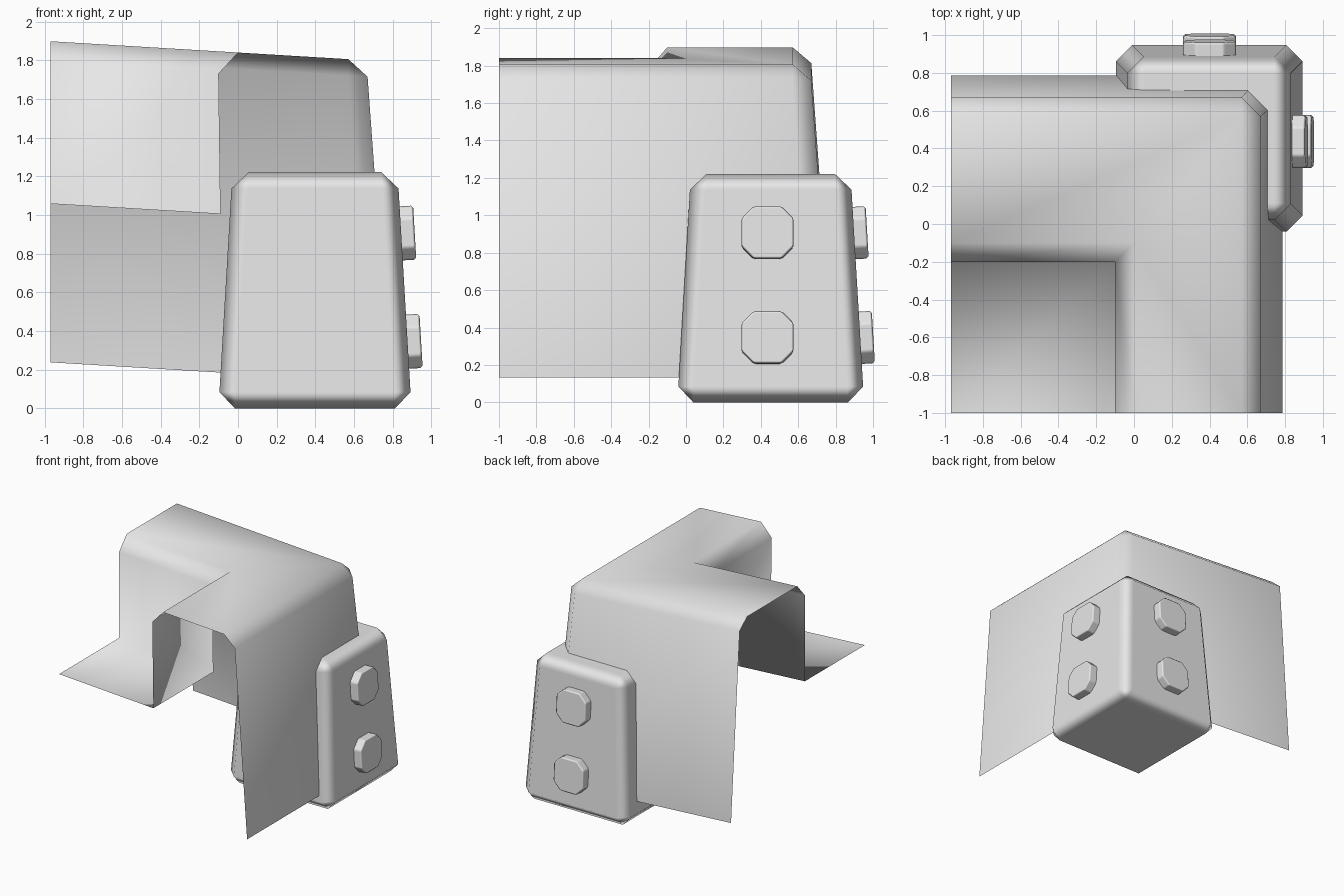
import bpy, bmesh, math
from mathutils import Matrix, Vector

if "Cube" in bpy.data.objects:
    bpy.data.objects.remove(bpy.data.objects["Cube"])

grey = bpy.data.materials.new("plain grey")
grey.use_nodes = True
grey.diffuse_color = (0.8, 0.8, 0.8, 1)
grey.node_tree.nodes["Principled BSDF"].inputs["Base Color"].default_value = (0.8, 0.8, 0.8, 1)


def add_object(name, bm):
    mesh = bpy.data.meshes.new(name)
    bm.to_mesh(mesh)
    bm.free()
    mesh.materials.append(grey)
    mesh.shade_smooth()
    obj = bpy.data.objects.new(name, mesh)
    bpy.context.collection.objects.link(obj)
    return obj


def add_bevel(obj, width):
    mod = obj.modifiers.new("bevel", "BEVEL")
    mod.width = width
    mod.segments = 1
    mod.limit_method = "ANGLE"
    mod.harden_normals = True


# Wall shell: one profile swept round the corner, open below and at both ends
END_X, END_Y, SLOPE = -0.97, -1.0, 0.06
profile = [  # x on one arm, y on the other, height, corner cut
    (END_X, END_Y, 1.0, 0),
    (-0.09, -0.2, 1.0, 0),
    (-0.1, -0.2, 1.725, 0),
    (0.0, -0.1, 1.84, 0),
    (0.57, 0.57, 1.84, 0),
    (0.67, 0.67, 1.755, 0.1),
    (0.785, 0.785, 0.18, 0.11),
]
bm = bmesh.new()
rows = []
for px, py, z, cut in profile:
    path = [(END_X, py), (px - cut, py), (px, py - cut), (px, END_Y)]
    rows.append([bm.verts.new((x, y, z - SLOPE * x)) for x, y in path])
for inner, outer in zip(rows, rows[1:]):
    for s in range(3):
        bm.faces.new((inner[s], inner[s + 1], outer[s + 1], outer[s]))
bmesh.ops.remove_doubles(bm, verts=bm.verts, dist=0.001)
add_object("corner_wall", bm)

# Corner footing: tapered, chamfered block
CX, CY, HEIGHT, BASE, TOP = 0.398, 0.453, 1.222, 0.499, 0.427
bm = bmesh.new()
bmesh.ops.create_cube(bm, size=2)
for v in bm.verts:
    half = TOP if v.co.z > 0 else BASE
    v.co = (CX + v.co.x * half, CY + v.co.y * half, HEIGHT * (v.co.z + 1) / 2)
add_bevel(add_object("corner_footing", bm), 0.085)

# Studs: eight-sided, lying flat against the two outer faces of the footing
lean = math.atan2(BASE - TOP, HEIGHT)
LONG, SHORT, DEPTH = 0.14, 0.075, 0.1
octagon = [(LONG, -SHORT), (LONG, SHORT), (SHORT, LONG), (-SHORT, LONG),
           (-LONG, SHORT), (-LONG, -SHORT), (-SHORT, -LONG), (SHORT, -LONG)]


def add_stud(name, spot, turn):
    bm = bmesh.new()
    base = bm.faces.new([bm.verts.new((-0.03, a, b)) for a, b in octagon])
    cap = bmesh.ops.extrude_face_region(bm, geom=[base])["geom"]
    for v in cap:
        if isinstance(v, bmesh.types.BMVert):
            v.co.x += DEPTH
    bmesh.ops.recalc_face_normals(bm, faces=bm.faces)
    bm.transform(Matrix.Translation(spot) @ Matrix.Rotation(turn, 4, "Z")
                 @ Matrix.Rotation(-lean, 4, "Y"))
    add_bevel(add_object(name, bm), 0.012)


for level, z in (("lower", 0.345), ("upper", 0.905)):
    reach = BASE - (BASE - TOP) * z / HEIGHT
    add_stud(level + "_left_stud", Vector((CX + reach, 0.436, z)), 0)
    add_stud(level + "_back_stud", Vector((0.4, CY + reach, z)), math.pi / 2)
